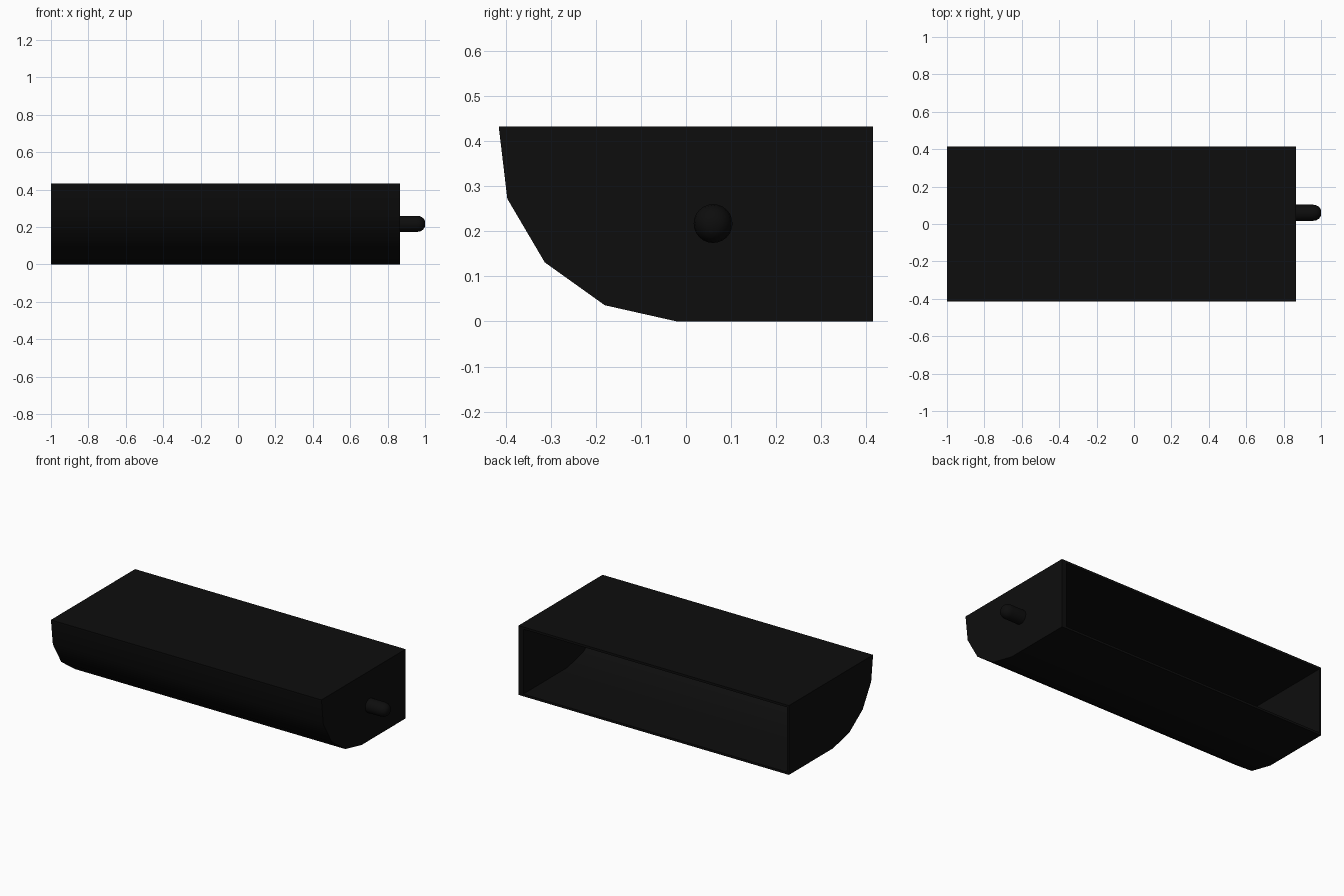
import bpy, bmesh, math
from mathutils import Matrix

if "Cube" in bpy.data.objects:
    bpy.data.objects.remove(bpy.data.objects["Cube"])

black = bpy.data.materials.new("black")
black.diffuse_color = (0.004, 0.004, 0.004, 1)
black.use_nodes = True
black.node_tree.nodes["Principled BSDF"].inputs["Base Color"].default_value = black.diffuse_color


def finish(name, bm, angle):
    bmesh.ops.recalc_face_normals(bm, faces=bm.faces)
    me = bpy.data.meshes.new(name)
    bm.to_mesh(me)
    bm.free()
    me.materials.append(black)
    ob = bpy.data.objects.new(name, me)
    bpy.context.collection.objects.link(ob)
    bpy.ops.object.select_all(action='DESELECT')
    bpy.context.view_layer.objects.active = ob
    ob.select_set(True)
    bpy.ops.object.shade_smooth_by_angle(angle=math.radians(angle))


# Tray shell: side profile (y, z) from back bottom round the curved front to back top
outer = [(0.414, 0), (-0.02, 0), (-0.18, 0.036), (-0.313, 0.131),
         (-0.396, 0.272), (-0.415, 0.432), (0.414, 0.432)]
inner = [(0.414, 0.014), (-0.018, 0.014), (-0.174, 0.049), (-0.303, 0.141),
         (-0.383, 0.276), (-0.4, 0.418), (0.414, 0.418)]

bm = bmesh.new()


def skin(profile, x0, x1):
    """Walls and both ends of a box that is open at the back."""
    a = [bm.verts.new((x0, y, z)) for y, z in profile]
    b = [bm.verts.new((x1, y, z)) for y, z in profile]
    for i in range(len(profile) - 1):
        bm.faces.new((a[i], a[i + 1], b[i + 1], b[i]))
    bm.faces.new(a)
    bm.faces.new(b)
    return [a[0], b[0], b[-1], a[-1]]


rim_out = skin(outer, -1.0, 0.866)
rim_in = skin(inner, -0.988, 0.832)
# Rim round the open back
for i in range(4):
    j = (i + 1) % 4
    bm.faces.new((rim_out[i], rim_out[j], rim_in[j], rim_in[i]))
finish("tray_shell", bm, 30)

# Pivot pin with a rounded tip, turned about the x axis
bm = bmesh.new()
rings = [(0.85, 0.043), (0.958, 0.043), (0.975, 0.040), (0.99, 0.031), (1.0, 0.016)]
sides = 24
loops = []
for x, r in rings:
    loops.append([bm.verts.new((x, 0.06 + r * math.cos(2 * math.pi * k / sides),
                                0.217 + r * math.sin(2 * math.pi * k / sides)))
                  for k in range(sides)])
for p, q in zip(loops, loops[1:]):
    for k in range(sides):
        n = (k + 1) % sides
        bm.faces.new((p[k], p[n], q[n], q[k]))
bm.faces.new(loops[0])
bm.faces.new(loops[-1])
finish("pivot_pin", bm, 40)
